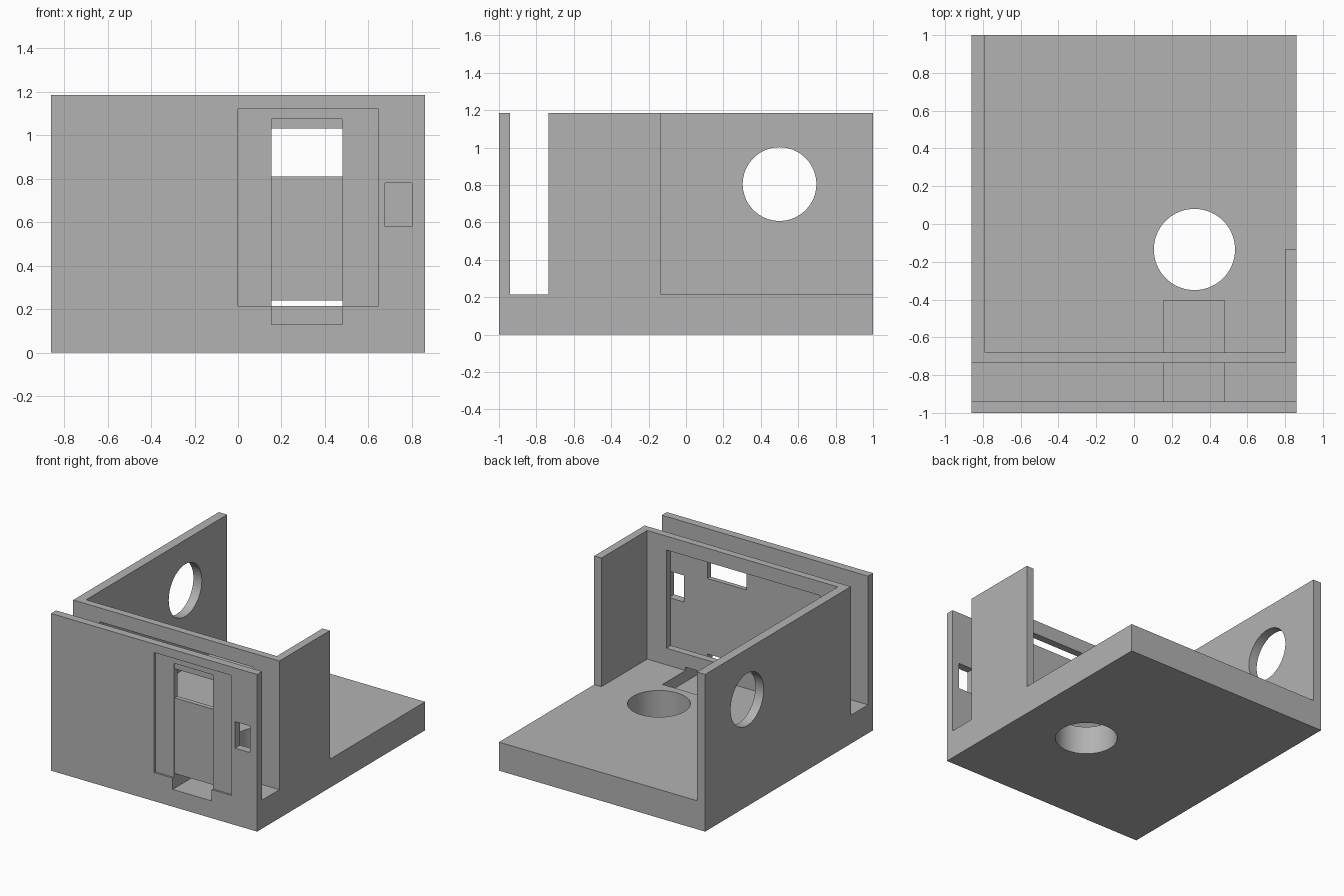
import bpy
import bmesh
from mathutils import Matrix, Vector

cube = bpy.data.objects.get("Cube")
if cube:
    bpy.data.objects.remove(cube, do_unlink=True)

# Single matte grey
grey = bpy.data.materials.new("plain_grey")
grey.use_nodes = True
colour = (0.45, 0.45, 0.45, 1)
grey.diffuse_color = colour
grey.node_tree.nodes["Principled BSDF"].inputs["Base Color"].default_value = colour


def add_object(name, bm):
    mesh = bpy.data.meshes.new(name)
    bm.to_mesh(mesh)
    bm.free()
    mesh.materials.append(grey)
    obj = bpy.data.objects.new(name, mesh)
    bpy.context.collection.objects.link(obj)
    return obj


def box(name, x, y, z):
    bm = bmesh.new()
    size = [b - a for a, b in (x, y, z)]
    centre = Vector([(a + b) / 2 for a, b in (x, y, z)])
    bmesh.ops.create_cube(bm, size=1, matrix=Matrix.Translation(centre) @ Matrix.Diagonal((*size, 1)))
    return add_object(name, bm)


def cylinder(name, centre, radius, depth, axis):
    bm = bmesh.new()
    turn = Matrix.Rotation(1.5707963, 4, "Y") if axis == "X" else Matrix.Identity(4)
    bmesh.ops.create_cone(bm, cap_ends=True, segments=64, radius1=radius, radius2=radius,
                          depth=depth, matrix=Matrix.Translation(centre) @ turn)
    return add_object(name, bm)


W, H, FLOOR, OUT = 0.86, 1.185, 0.215, 1.5
PLATE, WALL_FRONT, WALL_BACK = -0.94, -0.735, -0.68
SLIDE = (0.155, 0.48)

# Solid block that the base, walls and front plate are carved from
housing = box("housing", (-W, W), (-1, 1), (0, H))

cutters = [
    # Open interior, shortened left wall and slot behind the front plate
    box("interior_cut", (-0.79, 0.8), (WALL_BACK, OUT), (FLOOR, OUT)),
    box("left_wall_cut", (0.7, OUT), (-0.135, OUT), (FLOOR, OUT)),
    box("slot_cut", (-OUT, OUT), (PLATE, WALL_FRONT), (FLOOR, OUT)),
    # Large opening in the inner wall
    box("inner_opening_cut", (-0.64, 0.64), (-0.8, -0.6), (0.34, 1.08)),
    # Stepped shallow recesses on the front plate
    box("front_recess_cut", (0, 0.645), (-OUT, -0.985), (FLOOR, 1.12)),
    box("slide_recess_cut", SLIDE, (-OUT, -0.975), (0.13, 1.075)),
    # Windows through the front plate
    box("upper_window_cut", SLIDE, (-OUT, -0.9), (0.81, 1.03)),
    box("side_window_cut", (0.675, 0.8), (-OUT, -0.9), (0.58, 0.78)),
    # Low channel running from the front into the floor
    box("channel_cut", SLIDE, (-OUT, -0.405), (0.13, 0.24)),
    # Round holes in the floor and the right wall
    cylinder("floor_hole_cut", (0.32, -0.135, 0.1), 0.215, 0.6, "Z"),
    cylinder("right_wall_hole_cut", (-0.83, 0.5, 0.805), 0.197, 0.4, "X"),
]

bpy.context.view_layer.objects.active = housing
for cutter in cutters:
    cutter.hide_render = True
    mod = housing.modifiers.new(cutter.name, "BOOLEAN")
    mod.operation = "DIFFERENCE"
    mod.solver = "EXACT"
    mod.object = cutter
    bpy.ops.object.modifier_apply(modifier=mod.name)
for cutter in cutters:
    bpy.data.objects.remove(cutter, do_unlink=True)

# Smooth hole walls, crisp edges elsewhere
bpy.ops.object.select_all(action="DESELECT")
housing.select_set(True)
bpy.ops.object.shade_smooth_by_angle(angle=0.5)
